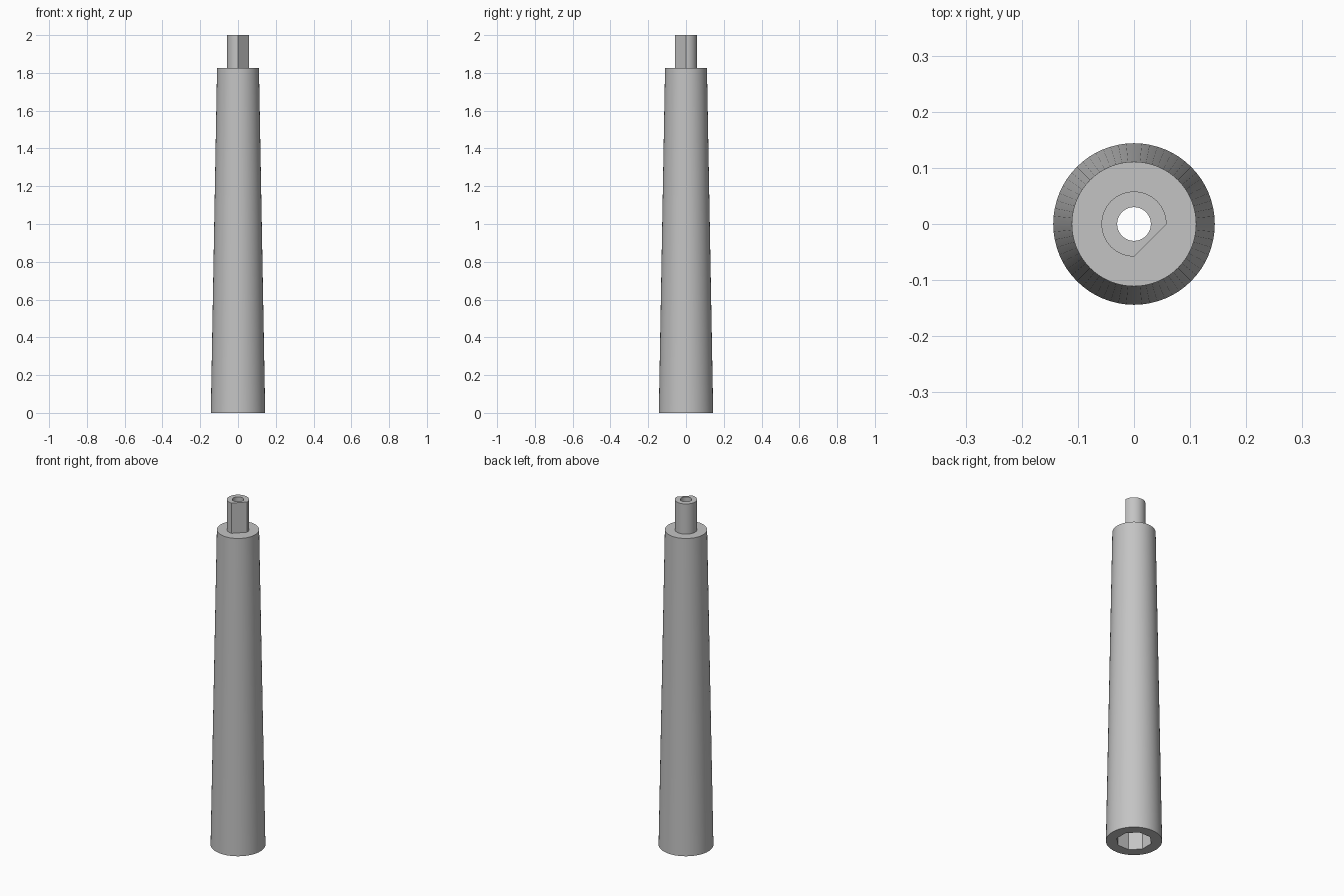
import bpy, bmesh
from math import cos, sin, pi, radians

SEGMENTS = 64

cube = bpy.data.objects.get("Cube")
if cube:
    bpy.data.objects.remove(cube, do_unlink=True)


def make_material(name, color):
    mat = bpy.data.materials.new(name)
    mat.use_nodes = True
    mat.diffuse_color = color
    mat.node_tree.nodes["Principled BSDF"].inputs["Base Color"].default_value = color
    return mat


# Outline functions: radius at a given angle
def circle(radius, angle):
    return radius


def keyed(radius, angle):
    """Circle with one flat cut between the +x and -y directions."""
    offset = (angle + pi / 4 + pi) % (2 * pi) - pi
    if abs(offset) <= pi / 4 + 1e-6:
        return radius * cos(pi / 4) / cos(offset)
    return radius


def octagon(radius, angle):
    """Regular octagon with flats facing the axes."""
    offset = (angle + pi / 8) % (pi / 4) - pi / 8
    return radius * cos(pi / 8) / cos(offset)


def loft(name, sections, mat):
    """Closed skin through (outline, radius, height) sections."""
    bm = bmesh.new()
    rings = []
    for outline, radius, z in sections:
        ring = []
        for i in range(SEGMENTS):
            a = 2 * pi * i / SEGMENTS
            r = outline(radius, a)
            ring.append(bm.verts.new((r * cos(a), r * sin(a), z)))
        rings.append(ring)
    for k, low in enumerate(rings):
        high = rings[(k + 1) % len(rings)]
        for i in range(SEGMENTS):
            j = (i + 1) % SEGMENTS
            bm.faces.new((low[i], low[j], high[j], high[i]))
    bmesh.ops.recalc_face_normals(bm, faces=bm.faces)
    mesh = bpy.data.meshes.new(name)
    bm.to_mesh(mesh)
    bm.free()
    mesh.materials.append(mat)
    obj = bpy.data.objects.new(name, mesh)
    bpy.context.collection.objects.link(obj)
    bpy.ops.object.select_all(action='DESELECT')
    obj.select_set(True)
    bpy.context.view_layer.objects.active = obj
    bpy.ops.object.shade_smooth_by_angle(angle=radians(30))
    return obj


grey = make_material("plain grey", (0.55, 0.55, 0.55, 1))

# Tapered shaft with a keyed tenon, a through bore and a socket underneath
loft("tapered_shaft", [
    (octagon, 0.092, 0),      # socket mouth
    (circle, 0.144, 0),       # foot
    (circle, 0.111, 1.825),   # shoulder
    (keyed, 0.058, 1.825),    # tenon base
    (keyed, 0.058, 2),        # tenon top
    (circle, 0.03, 2),        # bore mouth
    (circle, 0.03, 0.2),      # bore end
    (octagon, 0.092, 0.2),    # socket ceiling
], grey)
